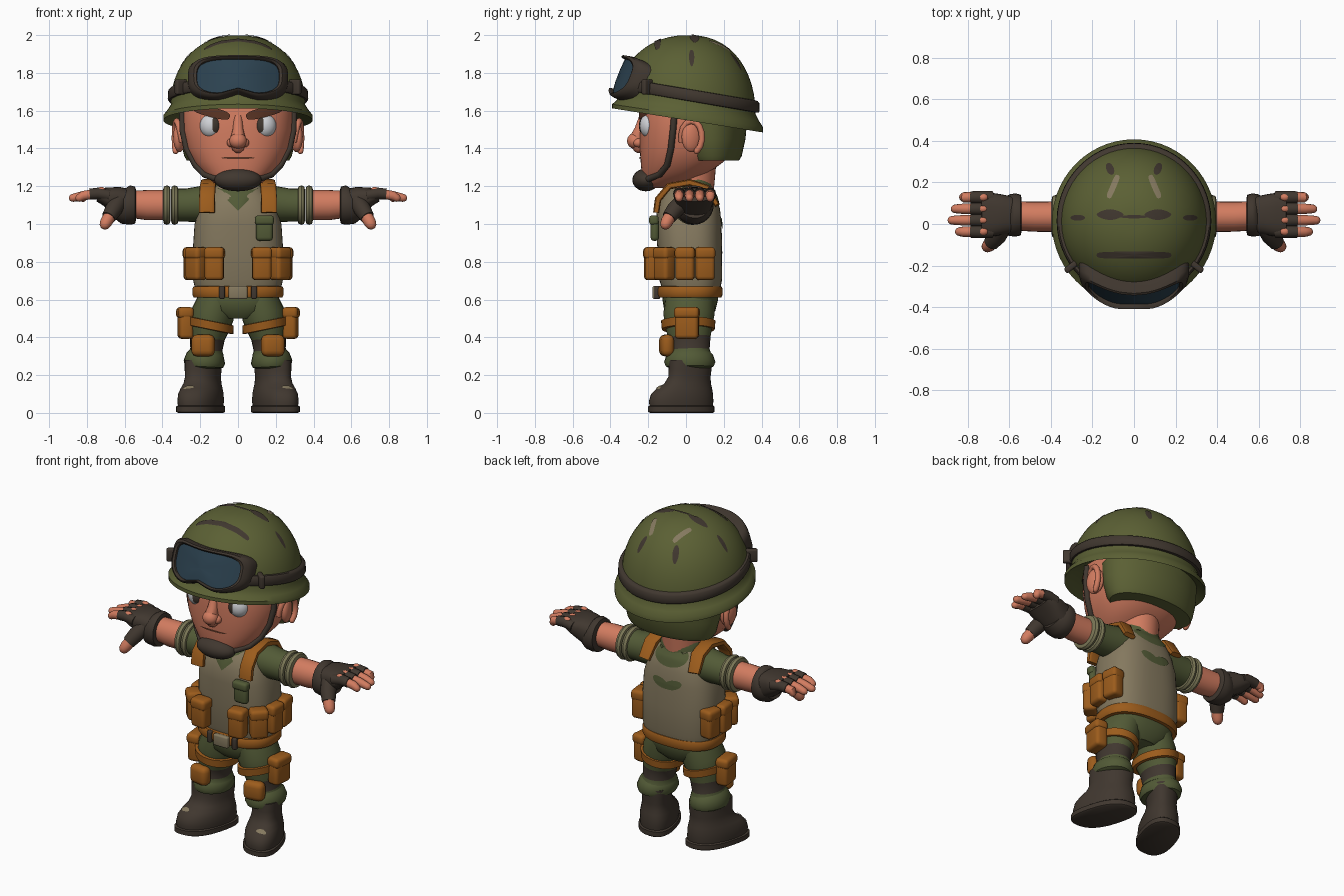
import bpy, bmesh
from math import sin, cos, pi, radians, copysign, exp
from mathutils import Vector, Matrix
from mathutils.bvhtree import BVHTree

if "Cube" in bpy.data.objects:
    bpy.data.objects.remove(bpy.data.objects["Cube"])
X, Y, Z = Vector((1, 0, 0)), Vector((0, 1, 0)), Vector((0, 0, 1))


def material(name, code):
    lin = [((int(code[i:i + 2], 16) / 255 + 0.055) / 1.055) ** 2.4 for i in (0, 2, 4)] + [1]
    m = bpy.data.materials.new(name)
    m.use_nodes = True
    m.diffuse_color = lin
    m.node_tree.nodes["Principled BSDF"].inputs["Base Color"].default_value = lin
    return m


OLIVE = material("helmet olive", "5b6034")
GREEN = material("cloth green", "525a36")
TAN = material("vest tan", "85795f")
ORANGE = material("leather orange", "9c5c1c")
SKIN = material("skin", "d27c60")
DARK = material("dark brown", "40372f")
LENS = material("lens blue", "2c4250")
WHITE = material("eye white", "d0d2d6")
BROW = material("brow brown", "5a3424")
CUFF = material("cuff khaki", "7c7857")


def build(name, verts, faces, mats, mirror=False, idx=None, facing=None):
    me = bpy.data.meshes.new(name)
    me.from_pydata(verts, [], faces)
    for m in mats if isinstance(mats, (list, tuple)) else [mats]:
        me.materials.append(m)
    if idx:
        for poly, i in zip(me.polygons, idx):
            poly.material_index = i
    bm = bmesh.new()
    bm.from_mesh(me)
    bmesh.ops.recalc_face_normals(bm, faces=bm.faces)
    if facing and sum(f.normal.dot(facing) for f in bm.faces) < 0:
        bmesh.ops.reverse_faces(bm, faces=bm.faces)
    bm.to_mesh(me)
    bm.free()
    me.shade_smooth()
    me.set_sharp_from_angle(angle=radians(42))
    ob = bpy.data.objects.new(name, me)
    bpy.context.collection.objects.link(ob)
    if mirror:
        ob.modifiers.new("mirror", 'MIRROR')
    return ob


def skin_rings(name, rings, mats, mirror=False, closed=False, rule=None, facing=None, caps=True):
    n, k = len(rings[0]), len(rings)
    faces, idx = [], []
    for r in range(k if closed else k - 1):
        for i in range(n):
            a, b, j = r * n, (r + 1) % k * n, (i + 1) % n
            faces.append((a + i, a + j, b + j, b + i))
            idx.append(rule(r) if rule else 0)
    if not closed:
        if caps:
            faces.append(tuple(range(n)))
            idx.append(rule(0) if rule else 0)
        faces.append(tuple(range((k - 1) * n, k * n)))
        idx.append(rule(k - 2) if rule else 0)
    return build(name, [v for r in rings for v in r], faces, mats, mirror, idx, facing)


def oval(u, v, ru, rv, rot=0, p=2, n=24):
    out = []
    for i in range(n):
        c, s = cos(2 * pi * i / n), sin(2 * pi * i / n)
        a, b = ru * copysign(abs(c) ** (2 / p), c), rv * copysign(abs(s) ** (2 / p), s)
        out.append((u + a * cos(rot) - b * sin(rot), v + a * sin(rot) + b * cos(rot)))
    return out


def loft(name, rings, mats, p=2, n=36, cx=0, warp=None, **kw):
    """Stacked ovals: (height, half width, front y, back y)."""
    out = []
    for z, rx, yf, yb in rings:
        ring = [Vector((a, b, z)) for a, b in oval(cx, (yf + yb) / 2, rx, (yb - yf) / 2, p=p, n=n)]
        out.append([warp(v) for v in ring] if warp else ring)
    return skin_rings(name, out, mats, **kw)


def sweep(name, path, mats, hint=Y, p=2, n=16, tip=False, **kw):
    """Tube through (x, y, z, radius along hint, other radius)."""
    pts = [(Vector(q[:3]), q[3], q[-1]) for q in path]
    if tip:
        c, a, b = pts[-1]
        t = (c - pts[-2][0]).normalized()
        pts += [(c + t * a * f, a * g, b * g) for f, g in ((.5, .85), (.85, .5), (.97, .2))]
    rings = []
    for i, (c, a, b) in enumerate(pts):
        t = (pts[min(i + 1, len(pts) - 1)][0] - pts[max(i - 1, 0)][0]).normalized()
        s = (hint - t * hint.dot(t)).normalized()
        w = t.cross(s)
        rings.append([c + s * u + w * v for u, v in oval(0, 0, a, b, p=p, n=n)])
    return skin_rings(name, rings, mats, **kw)


def solid(name, bm, loc, size, mat, rot, mirror):
    m = Matrix.Translation(loc) @ Matrix.Rotation(rot, 4, 'Z')
    verts = [m @ Vector((v.co.x * size[0], v.co.y * size[1], v.co.z * size[2])) for v in bm.verts]
    bm.verts.index_update()
    faces = [tuple(v.index for v in f.verts) for f in bm.faces]
    bm.free()
    return build(name, verts, faces, mat, mirror)


def ball(name, loc, size, mat, rot=0, mirror=False):
    bm = bmesh.new()
    bmesh.ops.create_uvsphere(bm, u_segments=24, v_segments=14, radius=1)
    return solid(name, bm, loc, size, mat, rot, mirror)


def box(name, loc, size, mat, rot=0, mirror=False, bevel=.02):
    bm = bmesh.new()
    bmesh.ops.create_cube(bm, size=1)
    for v in bm.verts:
        v.co = [c * s for c, s in zip(v.co, size)]
    bmesh.ops.bevel(bm, geom=bm.edges[:], offset=bevel, segments=3, profile=.5, affect='EDGES')
    return solid(name, bm, loc, (1, 1, 1), mat, rot, mirror)


def tree(ob):
    return BVHTree.FromPolygons([v.co for v in ob.data.vertices],
                                [tuple(f.vertices) for f in ob.data.polygons])


def patch(name, target, outline, mat, side=-Y, mirror=False, lift=.005):
    """Thin painted plate laid onto a surface, seen from the given side."""
    bvh, rings = tree(target), []
    cu, cv = [sum(c) / len(outline) for c in zip(*outline)]
    for f in (1, .75, .5, .25, .05):
        ring = []
        for u, v in outline:
            u, v = cu + (u - cu) * f, cv + (v - cv) * f
            start = (Vector((u, v, 0)) if side == Z else Vector((u, 0, v))) + side * 5
            hit = bvh.ray_cast(start, -side)[0] or bvh.find_nearest(start - side * 5)[0]
            ring.append(hit + side * lift)
        rings.append(ring)
    return skin_rings(name, rings, mat, mirror, facing=side, caps=False)


# Head
head = loft("head", [(1.19, .07, -.21, -.06), (1.22, .13, -.225, .02), (1.27, .19, -.235, .12),
                     (1.33, .24, -.24, .2), (1.4, .275, -.245, .25), (1.5, .297, -.245, .28),
                     (1.6, .297, -.24, .28), (1.68, .28, -.22, .26)], SKIN, p=2.4, n=48)
loft("neck", [(1.1, .11, -.08, .14), (1.32, .12, -.1, .16)], SKIN)
sweep("nose", [(0, -.225, 1.57, .022), (0, -.245, 1.5, .028), (0, -.262, 1.45, .042),
               (0, -.25, 1.41, .035)], SKIN, hint=X, tip=True)
ball("nose_tip", (0, -.27, 1.44), (.046, .042, .042), SKIN)
ball("nostrils", (.035, -.25, 1.43), (.024, .03, .024), SKIN, mirror=True)
ball("ears", (.31, .03, 1.46), (.03, .055, .08), SKIN, .3, True)
sweep("ear_rims", [(.3 + .035 * sin(a / 2), .03 - .055 * cos(a), 1.46 + .085 * sin(a), .016)
                   for a in [-.3 + i * .45 for i in range(11)]], SKIN, hint=X, tip=True, mirror=True)
eye = ball("eyes", (.143, -.193, 1.52), (.06, .052, .065), WHITE, .25, True)
patch("pupils", eye, oval(.118, 1.527, .018, .042, p=3), DARK, mirror=True)
patch("eyebrows", head, oval(.14, 1.592, .1, .026, .25, 3), BROW, mirror=True, lift=.009)
patch("mouth", head, oval(0, 1.35, .09, .006), BROW)

# Helmet
def tilt(v):
    return Vector((v.x, v.y, v.z - .16 * v.y * (2 - v.z) / .45))


profile = [(1.62, .28), (1.57, .36), (1.55, .395), (1.575, .395), (1.6, .375), (1.63, .356)]
profile += [(1.64 + .36 * sin(a), .356 * cos(a) ** .9) for a in [i * pi / 26 for i in range(1, 13)]]
helmet = loft("helmet", [(z, r, .012 - r * 1.02, .012 + r) for z, r in profile], OLIVE, n=56, warp=tilt)
loft("neck_guard", [(1.56, .31, -.06, .325), (1.45, .305, -.05, .315), (1.36, .285, -.02, .295),
                    (1.335, .27, 0, .28)], OLIVE, n=48)
loft("helmet_band", [(z, r, .012 - r, .018 + r) for z, r in
                     ((1.65, .33), (1.655, .366), (1.665, .372), (1.705, .37), (1.715, .362), (1.72, .33))],
     DARK, n=56, closed=True, warp=lambda v: v - Z * .17 * v.y)
patch("front_streak", helmet, oval(0, -.15, .18, .017, p=4), DARK, Z)
patch("crown_streaks", helmet, oval(.115, .045, .065, .026, p=1.6), DARK, Z, True)
patch("crown_link", helmet, oval(0, .035, .07, .008), DARK, Z)
patch("light_streaks", helmet, oval(.1, .18, .014, .06, .4, 4), TAN, Z, True)
patch("rear_spots", helmet, oval(.115, .265, .018, .03, -.4), DARK, Z, True)
patch("side_spots", helmet, oval(.27, .03, .035, .014), DARK, Z, True)

# Goggles: frame rings, then the lens
up, out = Vector((0, .36, .93)), Vector((0, -.93, .36))
rings = []
for f, d in ((1, -.11), (1.04, -.06), (1.04, .0), (1, .025), (.92, .032), (.86, .022), (.85, .008),
             (.6, .01), (.3, .012), (.05, .012)):
    ring = []
    for u, v in oval(0, 0, .255 * f, .118 * f, p=3.2, n=56):
        if v < 0:
            v += .04 * f * exp(-(u / .07) ** 2)
        ring.append(Vector((u, -.353 + 1.6 * u * u, 1.775)) + up * v + out * d)
    rings.append(ring)
skin_rings("goggles", rings, [DARK, LENS], rule=lambda r: int(r > 5))
box("goggle_clips", (.295, -.2, 1.725), (.03, .09, .08), DARK, .9, True, .01)

# Chin strap
surface = tree(head)
path = []
for q in ((.3, -.06, 1.6), (.3, -.07, 1.5), (.28, -.08, 1.4), (.23, -.1, 1.31), (.18, -.14, 1.26),
          (.1, -.2, 1.24)):
    co, no = surface.find_nearest(Vector(q))[:2]
    path.append((*(co + no * .006), .017))
sweep("chin_straps", path, DARK, n=10, mirror=True)
ball("chin_cup", (0, -.212, 1.233), (.125, .072, .06), DARK)

# Torso
vest = loft("vest", [(.65, .225, -.125, .18), (.7, .237, -.14, .19), (.85, .24, -.15, .192),
                     (1, .23, -.16, .188), (1.08, .205, -.155, .18), (1.15, .17, -.13, .16),
                     (1.2, .12, -.09, .13)], TAN, p=2.6, n=48)
loft("collar", [(1.13, .14, -.115, .15), (1.19, .135, -.1, .145), (1.225, .12, -.085, .135),
                (1.22, .1, -.07, .12)], GREEN, warp=lambda v: v + Z * .16 * v.y)
patch("shirt_front", vest, [(-.11, 1.19), (-.05, 1.12), (0, 1.07), (.05, 1.12), (.11, 1.19), (0, 1.2)], GREEN)
patch("shirt_back", vest, oval(0, 1.16, .11, .06), GREEN, Y)
patch("back_stains", vest, oval(.04, 1.0, .06, .028, .3), GREEN, Y, True)
sweep("shoulder_straps", [(.165, -.158, 1.06, .042, .016), (.165, -.148, 1.13, .042, .018),
                          (.16, -.09, 1.2, .042, .018), (.155, .02, 1.22, .042, .018),
                          (.16, .11, 1.19, .042, .018), (.17, .165, 1.1, .036, .014)],
      ORANGE, hint=X, p=4, mirror=True)
box("chest_pocket", (.14, -.165, .97), (.09, .045, .12), GREEN)
box("chest_pocket_flap", (.14, -.17, 1.02), (.1, .05, .05), GREEN, bevel=.015)
for i, (x, y, turn) in enumerate([(.125, -.18, .1), (.222, -.115, .8), (.247, -.005, 1.5), (.237, .1, 1.7)]):
    box(f"belt_pouch_{i + 1}", (x, y, .785), (.1, .08, .165), ORANGE, turn, True)
    box(f"belt_pouch_flap_{i + 1}", (x, y, .845), (.106, .088, .065), ORANGE, turn, True)
loft("belt", [(.61, .2, -.12, .16), (.612, .235, -.15, .188), (.625, .242, -.156, .193),
              (.658, .242, -.156, .193), (.67, .235, -.15, .188), (.672, .2, -.12, .16)],
     ORANGE, p=2.5, n=48, closed=True)
box("buckle", (0, -.162, .637), (.1, .03, .07), TAN, bevel=.01)
box("belt_loops", (.085, -.152, .638), (.03, .03, .07), DARK, 0, True, .008)

# Arms and gloves
sweep("sleeves", [(.1, .035, 1.11, .1), (.2, .035, 1.105, .095), (.27, .035, 1.1, .088),
                  (.34, .035, 1.1, .088)], GREEN, n=24, mirror=True)
for i, x in enumerate((.315, .357)):
    sweep(f"sleeve_cuffs_{i + 1}", [(x + d, .035, 1.1, r) for d, r in
          ((0, .08), (.005, .098), (.02, .105), (.035, .098), (.04, .08))], CUFF, n=24, mirror=True)
sweep("forearms", [(.36, .035, 1.1, .074, .08), (.48, .035, 1.1, .072, .08), (.58, .04, 1.105, .07)],
      SKIN, n=24, mirror=True)
sweep("glove_cuffs", [(.54, .043, 1.1, .08), (.545, .043, 1.1, .098), (.57, .043, 1.1, .104),
                      (.6, .043, 1.1, .1), (.625, .045, 1.11, .085)], DARK, n=24, mirror=True)
sweep("palms", [(.6, .045, 1.11, .09, .08), (.65, .045, 1.13, .1, .07), (.7, .045, 1.145, .107, .05),
                (.74, .045, 1.155, .1, .036)], DARK, p=2.6, n=24, mirror=True)
for i, (y, reach) in enumerate([(-.037, .86), (.018, .895), (.073, .88), (.128, .84)]):
    sweep(f"glove_finger_{i + 1}", [(.68, y, 1.15, .03), (.74, y, 1.162, .031), (.785, y, 1.158, .029)],
          DARK, n=12, mirror=True)
    sweep(f"finger_{i + 1}", [(.76, y, 1.16, .025), (.82, y, 1.15, .025), (reach - .02, y, 1.138, .021)],
          SKIN, n=12, tip=True, mirror=True)
    ball(f"knuckle_gap_{i + 1}", (.725, y, 1.178), (.024, .018, .018), SKIN, mirror=True)
sweep("glove_thumbs", [(.63, -.01, 1.12, .045), (.66, -.06, 1.075, .045), (.685, -.09, 1.035, .038)],
      DARK, mirror=True)
sweep("thumb_tips", [(.68, -.085, 1.04, .033), (.695, -.1, 1.015, .033), (.703, -.107, 1, .03)],
      SKIN, tip=True, mirror=True)

# Trousers, with a dark stripe below the knee
loft("hips", [(.5, .1, -.08, .12), (.54, .19, -.115, .155), (.6, .215, -.125, .17), (.64, .215, -.12, .17)],
     GREEN, p=2.4)
sweep("trouser_legs", [(.11, .02, .6, .1, .13), (.135, .015, .52, .115, .135), (.15, .015, .46, .108, .125),
                       (.162, .018, .4, .093, .112), (.168, .02, .335, .085, .105), (.17, .02, .31, .095, .115)],
      [GREEN, DARK], hint=X, n=24, mirror=True, rule=lambda r: int(r == 3))
sweep("trouser_cuffs", [(.172, .02, .33, .08, .1), (.174, .02, .31, .098, .122), (.178, .02, .27, .11, .136),
                        (.18, .02, .245, .102, .126), (.18, .02, .235, .08, .1)], GREEN, hint=X, n=24, mirror=True)
loft("thigh_straps", [(.44, .1, -.1, .12), (.443, .12, -.128, .152), (.487, .122, -.132, .156),
                      (.49, .1, -.1, .12)], ORANGE, cx=.145, closed=True, mirror=True,
     warp=lambda v: v + Z * .2 * (v.x - .15))
box("thigh_pouches", (.278, .005, .47), (.075, .125, .155), ORANGE, -.12, True)
box("thigh_pouch_flaps", (.281, .005, .53), (.083, .133, .06), ORANGE, -.12, True)
box("knee_pads", (.185, -.103, .357), (.125, .07, .115), ORANGE, .15, True, .03)

# Boots, toes turned outward
def toe_out(v):
    return Vector((v.x - .28 * (v.y - .02), v.y, v.z))


boots = loft("boots", [(.02, .105, -.19, .14), (.06, .11, -.197, .145), (.1, .108, -.185, .143),
                       (.13, .1, -.155, .138), (.155, .092, -.115, .132), (.19, .087, -.094, .13),
                       (.23, .09, -.092, .135), (.28, .09, -.09, .135)], DARK, p=2.3, cx=.185,
             mirror=True, warp=toe_out)
loft("boot_soles", [(0, .105, -.19, .143), (.006, .114, -.202, .15), (.034, .114, -.202, .15),
                    (.04, .105, -.19, .143)], DARK, p=2.5, cx=.185, mirror=True, warp=toe_out)
patch("toe_scuffs", boots, oval(.26, -.145, .03, .012, .2), TAN, Z, True)
